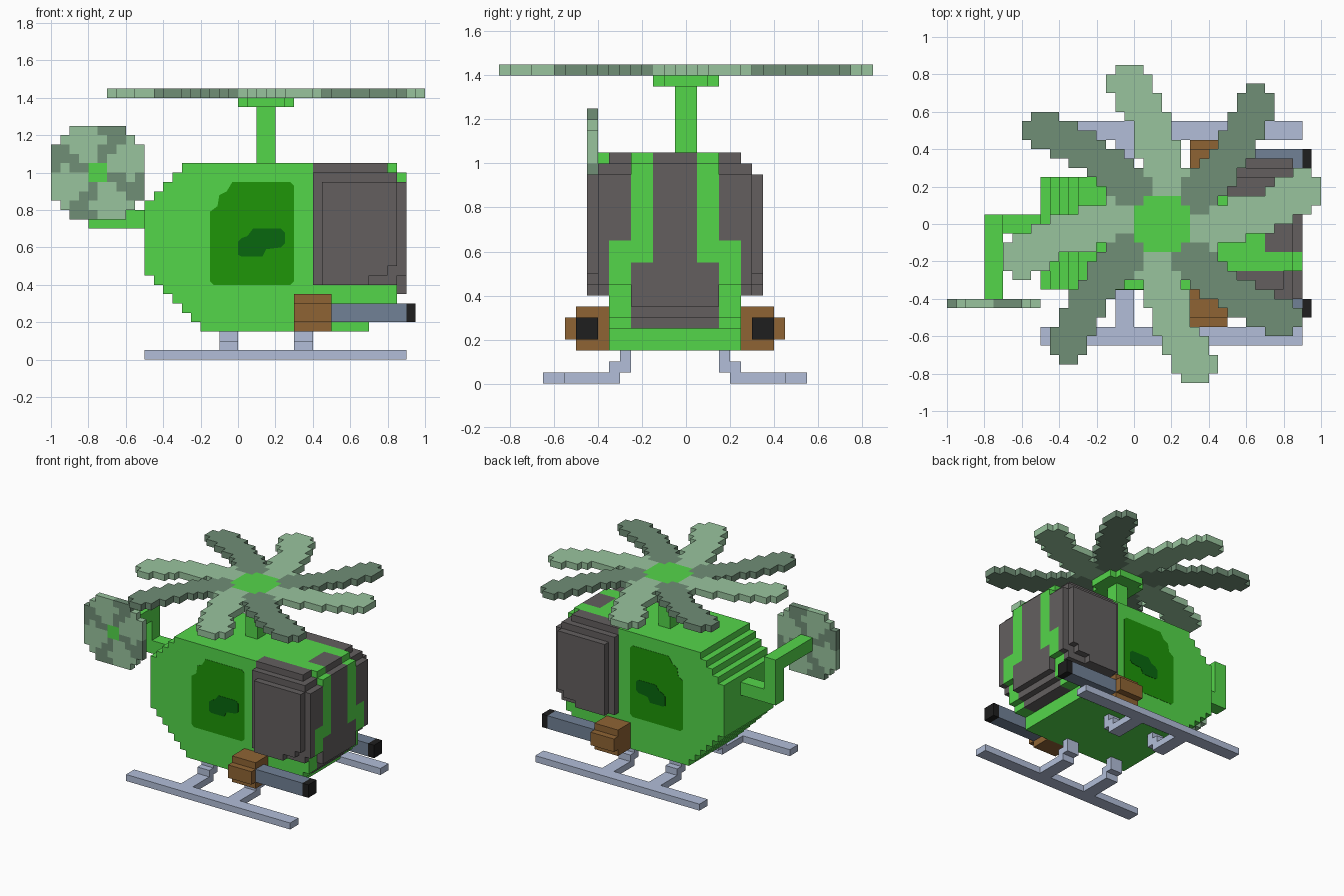
import bpy, bmesh, math
from mathutils import Vector

if "Cube" in bpy.data.objects:
    bpy.data.objects.remove(bpy.data.objects["Cube"], do_unlink=True)

U = 0.05  # size of one block


def material(name, rgb):
    lin = [((c / 255 + 0.055) / 1.055) ** 2.4 for c in rgb] + [1]
    m = bpy.data.materials.new(name)
    m.use_nodes = True
    m.diffuse_color = lin
    bsdf = m.node_tree.nodes["Principled BSDF"]
    bsdf.inputs["Base Color"].default_value = lin
    bsdf.inputs["Roughness"].default_value = 0.9
    return m


GREEN = material("bright green", (84, 214, 74))
DOOR = material("deep green", (30, 150, 8))
PATCH = material("forest green", (8, 103, 14))
DARK = material("charcoal", (99, 95, 95))
LIGHT = material("pale sage", (153, 196, 158))
SAGE = material("dark sage", (112, 142, 118))
STEEL = material("pale steel", (178, 190, 216))
SLATE = material("slate", (113, 129, 150))
BLACK = material("black", (30, 30, 30))
BROWN = material("brown", (143, 100, 52))

SIDES = [((1, 0, 0), ((1, 0, 0), (1, 1, 0), (1, 1, 1), (1, 0, 1))),
         ((-1, 0, 0), ((0, 0, 0), (0, 0, 1), (0, 1, 1), (0, 1, 0))),
         ((0, 1, 0), ((0, 1, 0), (0, 1, 1), (1, 1, 1), (1, 1, 0))),
         ((0, -1, 0), ((0, 0, 0), (1, 0, 0), (1, 0, 1), (0, 0, 1))),
         ((0, 0, 1), ((0, 0, 1), (1, 0, 1), (1, 1, 1), (0, 1, 1))),
         ((0, 0, -1), ((0, 0, 0), (0, 1, 0), (1, 1, 0), (1, 0, 0)))]


def blocks(name, cells):
    """Skin a {(i, j, k): material} block set, outer faces only."""
    mats = list(dict.fromkeys(cells.values()))
    bm, verts = bmesh.new(), {}
    for c, mat in cells.items():
        for d, corners in SIDES:
            if tuple(a + b for a, b in zip(c, d)) in cells:
                continue
            quad = []
            for q in corners:
                p = tuple(a + b for a, b in zip(c, q))
                if p not in verts:
                    verts[p] = bm.verts.new([v * U for v in p])
                quad.append(verts[p])
            bm.faces.new(quad).material_index = mats.index(mat)
    me = bpy.data.meshes.new(name)
    bm.to_mesh(me)
    bm.free()
    for m in mats:
        me.materials.append(m)
    bpy.context.collection.objects.link(bpy.data.objects.new(name, me))


def box(x0, x1, y0, y1, z0, z1, mat):
    """Blocks filling a box, bounds in block units."""
    return {(i, j, k): mat for i in range(x0, x1)
            for j in range(y0, y1) for k in range(z0, z1)}


def mirror(cells):
    """Reflect across the hull centre plane."""
    return {(i, -3 - j, k): m for (i, j, k), m in cells.items()}


def plate(name, outline, y, mat, thick):
    """Thin plate on a side wall from an (x, z) outline."""
    bm = bmesh.new()
    f = bm.faces.new([bm.verts.new((x, y - thick, z)) for x, z in outline])
    ext = bmesh.ops.extrude_face_region(bm, geom=[f])
    bmesh.ops.translate(bm, vec=(0, 2 * thick, 0),
                        verts=[v for v in ext["geom"] if isinstance(v, bmesh.types.BMVert)])
    bmesh.ops.recalc_face_normals(bm, faces=bm.faces)
    me = bpy.data.meshes.new(name)
    bm.to_mesh(me)
    bm.free()
    me.materials.append(mat)
    bpy.context.collection.objects.link(bpy.data.objects.new(name, me))


# Hull: stepped side profile, windows coloured by position
NOSE = {3: 14, 4: 14, 5: 16, 6: 17, 20: 17}
hull = {}
for k in range(3, 21):
    back = -10 + max(0, k - 16) + max(0, 9 - k)
    for j in range(-7, 5):
        off = abs(j + 1.5)              # distance from the mid plane: 0.5 ... 5.5
        front = NOSE.get(k, 18)
        if off > 4:                     # rounded corners
            front = {7: 17, 8: 17, 19: 17, 20: 16}.get(k, front)
        for i in range(back, front):
            corner = off > 4 and i >= 8 and k >= 13
            middle = i >= 14 and k >= 5 and off < (4 if k < 11 else 2)
            hull[i, j, k] = DARK if corner or middle else GREEN
blocks("hull", hull)

# Bulging side windows in two layers
window = {}
for k in range(8, 20):
    for i in range(8, 17 if k in (8, 19) else 18):
        window[i, -8, k] = DARK
    if k < 19:
        for i in range(9, {8: 14, 9: 16}.get(k, 17)):
            window[i, -9, k] = DARK
blocks("right_side_window", window)
blocks("left_side_window", mirror(window))

# Doors with a darker painted patch
door = [(-.15, .42), (-.13, .4), (.28, .4), (.3, .42), (.3, .93), (.28, .95),
        (-.03, .95), (-.06, .9), (-.1, .88), (-.11, .82), (-.15, .79)]
patch = [(0, .56), (.02, .55), (.13, .55), (.15, .59), (.23, .6), (.25, .62),
         (.25, .68), (.23, .7), (.08, .7), (.05, .66), (.02, .65), (0, .63)]
for side, y in (("right", -.35), ("left", .25)):
    plate(side + "_door", door, y, DOOR, .002)
    plate(side + "_door_patch", patch, y, PATCH, .004)

# Landing gear: skid with two stepped legs
skid = box(-10, 18, -13, -11, 0, 1, STEEL)
for x in (-2, 6):
    skid |= box(x, x + 2, -11, -6, 0, 1, STEEL)
    skid |= box(x, x + 2, -7, -5, 1, 2, STEEL)
    skid |= box(x, x + 2, -6, -5, 2, 3, STEEL)
blocks("right_skid", skid)
blocks("left_skid", mirror(skid))

# Guns: mount, barrel and muzzle
mount = box(6, 10, -10, -7, 3, 7, BROWN) | box(6, 10, -11, -10, 4, 6, BROWN)
barrel = box(10, 18, -10, -8, 4, 6, SLATE)
muzzle = box(18, 19, -10, -8, 4, 6, BLACK)
for name, part in (("gun_mount", mount), ("gun_barrel", barrel), ("gun_muzzle", muzzle)):
    blocks("right_" + name, part)
    blocks("left_" + name, mirror(part))

# Tail boom, post and sideways axle
blocks("tail_boom", box(-16, -10, -1, 1, 14, 16, GREEN)
       | box(-16, -14, -1, 1, 16, 21, GREEN) | box(-16, -14, -8, 1, 19, 21, GREEN))


def quarter_turns(i, k):
    """The four positions of a cell under quarter turns."""
    for _ in range(4):
        yield i, k
        i, k = -k - 1, i


# Tail rotor: pinwheel disc
arm = [(0, 4), (1, 4), (2, 4), (1, 3), (2, 3), (0, 2), (1, 2), (0, 1)]
swirl = {c for a in arm for c in quarter_turns(*a)}
disc = {}
for i in range(-5, 5):
    for k in range(-5, 5):
        a, b = abs(i + .5), abs(k + .5)
        if a + b <= 7:
            mat = GREEN if max(a, b) < 1 else SAGE if (i, k) in swirl else LIGHT
            disc[i - 15, -9, k + 20] = mat
blocks("tail_rotor", disc)


def distance(p, path):
    """Distance from a point to a polyline."""
    best = 99
    for a, b in zip(path, path[1:]):
        a, b = Vector(a), Vector(b)
        t = max(0, min(1, (p - a).dot(b - a) / (b - a).length_squared))
        best = min(best, (p - a - t * (b - a)).length)
    return best


# Main rotor: hub and eight curved blades in two alternating shades
straight = [(0, 2), (.5, 5), (-.5, 8), (-1.3, 11), (-3, 14), (-3.5, 14.8)]
diagonal = [(2, 1.5), (6, 5.6), (9, 10), (10.2, 13)]
hub, rotor = {}, {}
for i in range(-17, 17):
    for j in range(-17, 17):
        a, b = abs(i + .5), abs(j + .5)
        if max(a, b) < 3 and a + b < 5:
            hub[i + 3, j, 27] = rotor[i + 3, j, 28] = GREEN
            continue
        turns = [Vector((x + .5, y + .5)) for x, y in quarter_turns(i, j)]
        d1 = min(distance(q, straight) for q in turns)
        d2 = min(distance(q, diagonal) for q in turns)
        if d1 < 2.13 or d2 < 1.95:
            rotor[i + 3, j, 28] = LIGHT if d1 < d2 else SAGE
blocks("rotor_mast", box(2, 4, -1, 1, 21, 27, GREEN))
blocks("rotor_hub", hub)
blocks("main_rotor", rotor)
